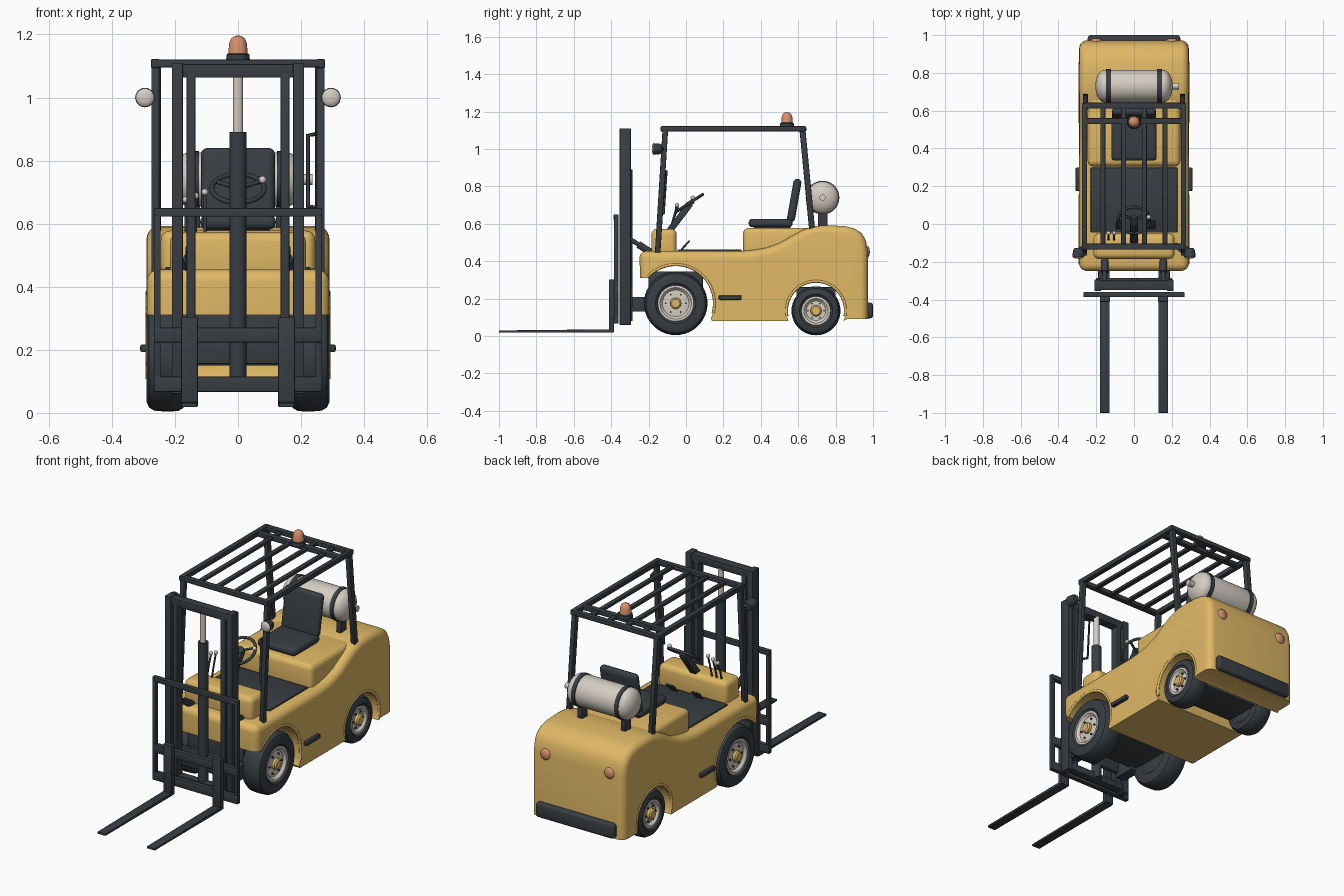
import bpy, bmesh, math
from mathutils import Vector, Matrix

if "Cube" in bpy.data.objects:
    bpy.data.objects.remove(bpy.data.objects["Cube"])

def material(name, rgb):
    m = bpy.data.materials.new(name)
    m.diffuse_color = (*rgb, 1)
    m.use_nodes = True
    m.node_tree.nodes["Principled BSDF"].inputs["Base Color"].default_value = m.diffuse_color
    return m

YELLOW = material("yellow_paint", (0.74, 0.48, 0.13))
DARK = material("dark_grey", (0.040, 0.048, 0.056))
CREAM = material("cream", (0.66, 0.61, 0.54))
ORANGE = material("orange_lens", (0.68, 0.28, 0.15))

def finish(name, bm, mat, smooth=35):
    bmesh.ops.recalc_face_normals(bm, faces=bm.faces)
    me = bpy.data.meshes.new(name)
    bm.to_mesh(me)
    bm.free()
    ob = bpy.data.objects.new(name, me)
    bpy.context.collection.objects.link(ob)
    me.materials.append(mat)
    shade(ob, smooth)
    return ob

def shade(ob, angle=35):
    bpy.ops.object.select_all(action='DESELECT')
    ob.select_set(True)
    bpy.context.view_layer.objects.active = ob
    bpy.ops.object.shade_smooth_by_angle(angle=math.radians(angle))

def box(name, mat, lo, hi, bevel=0.004, seg=2, rot=0):
    lo, hi = Vector(lo), Vector(hi)
    bm = bmesh.new()
    bmesh.ops.create_cube(bm, size=1)
    bmesh.ops.scale(bm, vec=hi - lo, verts=bm.verts)
    if bevel:
        bmesh.ops.bevel(bm, geom=bm.edges[:], offset=bevel, segments=seg, profile=0.5, affect='EDGES')
    bm.transform(Matrix.Translation((lo + hi) / 2) @ Matrix.Rotation(rot, 4, 'X'))
    return finish(name, bm, mat)

def beam(name, mat, a, b, w, d):
    a, b = Vector(a), Vector(b)
    ob = box(name, mat, (-w / 2, -d / 2, 0), (w / 2, d / 2, (b - a).length))
    ob.data.transform(Matrix.Translation(a) @ (b - a).to_track_quat('Z', 'Y').to_matrix().to_4x4())
    return ob

# Revolve (distance, radius) points about an axis starting at "origin"
def lathe(name, mat, prof, origin, axis, seg=32, smooth=35):
    bm = bmesh.new()
    rings = []
    for h, r in prof:
        n = 1 if r == 0 else seg
        rings.append([bm.verts.new((r * math.cos(i * math.tau / seg), r * math.sin(i * math.tau / seg), h)) for i in range(n)])
    for A, B in zip(rings, rings[1:]):
        for i in range(seg):
            q = [A[i % len(A)], A[(i + 1) % len(A)], B[(i + 1) % len(B)], B[i % len(B)]]
            bm.faces.new(list(dict.fromkeys(q)))
    bm.transform(Matrix.Translation(origin) @ Vector(axis).to_track_quat('Z', 'Y').to_matrix().to_4x4())
    return finish(name, bm, mat, smooth)

def rod(name, mat, a, b, r, seg=20):
    a, b = Vector(a), Vector(b)
    n = (b - a).length
    return lathe(name, mat, [(0, 0), (0, r), (n, r), (n, 0)], a, b - a, seg)

def ball(name, mat, c, r):
    return lathe(name, mat, [(-r * math.cos(i * math.pi / 8), r * math.sin(i * math.pi / 8) if 0 < i < 8 else 0) for i in range(9)], c, (0, 0, 1), 16, 60)

def tube(name, mat, pts, r, closed=False):
    cu = bpy.data.curves.new(name, 'CURVE')
    cu.dimensions, cu.bevel_depth, cu.bevel_resolution, cu.use_fill_caps = '3D', r, 2, True
    sp = cu.splines.new('POLY')
    sp.points.add(len(pts) - 1)
    for p, q in zip(sp.points, pts):
        p.co = (*q, 1)
    sp.use_cyclic_u = closed
    tmp = bpy.data.objects.new("tmp", cu)
    bpy.context.collection.objects.link(tmp)
    bpy.context.view_layer.update()
    me = bpy.data.meshes.new_from_object(tmp.evaluated_get(bpy.context.evaluated_depsgraph_get()))
    bpy.data.objects.remove(tmp)
    bm = bmesh.new()
    bm.from_mesh(me)
    return finish(name, bm, mat, 50)

FRONT, REAR = (-0.055, 0.175), (0.695, 0.135)   # wheel centres (y, z)

# Body: side profile, rounded upper edges, wheel arches cut through
prof = [(-0.245, 0.31), (-0.25, 0.455), (0.3, 0.455), (0.36, 0.46), (0.43, 0.472), (0.5, 0.497), (0.57, 0.537),
        (0.63, 0.57), (0.69, 0.588), (0.75, 0.592), (0.85, 0.588), (0.90, 0.575), (0.94, 0.55), (0.962, 0.51), (0.972, 0.45),
        (0.972, 0.09), (0.86, 0.09), (0.84, 0.08), (0.14, 0.08), (0.0, 0.31)]
bm = bmesh.new()
L = [bm.verts.new((-0.29, y, z)) for y, z in prof]
R = [bm.verts.new((0.29, y, z)) for y, z in prof]
bm.faces.new(L)
bm.faces.new(R)
for i in range(len(prof)):
    j = (i + 1) % len(prof)
    bm.faces.new((L[i], L[j], R[j], R[i]))
bmesh.ops.recalc_face_normals(bm, faces=bm.faces)
soft = [e for e in bm.edges if e.calc_face_angle() > 0.6 and
        (max(v.co.z for v in e.verts) > 0.4)]
bmesh.ops.bevel(bm, geom=soft, offset=0.04, segments=5, profile=0.5, affect='EDGES', clamp_overlap=True)
body = finish("body", bm, YELLOW)
cutters = []
for (y, z), r in ((FRONT, 0.205), (REAR, 0.157)):
    c = rod("arch_cutter", YELLOW, (-0.5, y, z), (0.5, y, z), r, 56)
    c.hide_render = True
    m = body.modifiers.new("arch", 'BOOLEAN')
    m.operation, m.object, m.solver = 'DIFFERENCE', c, 'EXACT'
    cutters.append(c)
bpy.context.view_layer.update()
new = bpy.data.meshes.new_from_object(body.evaluated_get(bpy.context.evaluated_depsgraph_get()))
body.modifiers.clear()
body.data = new
for c in cutters:
    bpy.data.objects.remove(c)
shade(body)

# Hood, cowl, floor and chassis
box("hood", YELLOW, (-0.245, 0.305, 0.40), (0.245, 0.70, 0.578), 0.03, 4)
box("cowl", YELLOW, (-0.215, -0.185, 0.42), (0.215, -0.05, 0.573), 0.03, 4)
box("floor_mat", DARK, (-0.23, -0.045, 0.445), (0.23, 0.298, 0.463), 0.004)
box("front_axle", DARK, (-0.175, -0.2, 0.15), (0.175, 0.09, 0.345))
box("rear_axle", DARK, (-0.17, 0.59, 0.10), (0.17, 0.80, 0.262))
box("rear_bumper", DARK, (-0.245, 0.95, 0.095), (0.245, 1.0, 0.178), 0.015, 3)

# Wheels: tyre, dished rim, hub and bolts; arch lips, steps, rear lights
for s, side in ((-1, "left"), (1, "right")):
    for (y, z), R_, rim, x0, x1, end in ((FRONT, 0.17, 0.096, 0.165, 0.29, "front"), (REAR, 0.131, 0.077, 0.165, 0.28, "rear")):
        w = x1 - x0
        lathe(f"{end}_tyre_{side}", DARK, [(0.01, 0), (0.01, rim), (0, rim + 0.012), (0, R_ - 0.03), (0.008, R_ - 0.012),
              (0.025, R_ - 0.002), (w / 2, R_), (w - 0.025, R_ - 0.002), (w - 0.008, R_ - 0.012), (w, R_ - 0.03),
              (w, rim + 0.012), (w - 0.01, rim), (w - 0.03, rim), (w - 0.03, 0)], (s * x0, y, z), (s, 0, 0), 44)
        lathe(f"{end}_rim_{side}", CREAM, [(w - 0.04, 0), (w - 0.04, rim), (w - 0.006, rim), (w - 0.006, rim - 0.012),
              (w - 0.02, rim - 0.025), (w - 0.016, 0)], (s * x0, y, z), (s, 0, 0), 40)
        lathe(f"{end}_hub_{side}", YELLOW, [(w - 0.03, 0), (w - 0.03, 0.03), (w - 0.003, 0.03), (w + 0.004, 0.022), (w + 0.004, 0)],
              (s * x0, y, z), (s, 0, 0), 20)
        for k in range(6):
            a = k * math.tau / 6
            p = Vector((s * (x1 - 0.024), y + 0.56 * rim * math.cos(a), z + 0.56 * rim * math.sin(a)))
            rod(f"{end}_bolt_{side}_{k}", DARK, p, p + Vector((s * 0.013, 0, 0)), 0.005, 6)
    for (y, z), r, a0, a1, end in ((FRONT, 0.207, -15, 138, "front"), (REAR, 0.158, -10, 190, "rear")):
        arc = [math.radians(a0 + (a1 - a0) * i / 28) for i in range(29)]
        tube(f"{end}_arch_lip_{side}", YELLOW, [(s * 0.286, y + r * math.cos(a), z + r * math.sin(a)) for a in arc], 0.008)
    box(f"side_step_{side}", DARK, (min(s * 0.28, s * 0.31), 0.175, 0.193), (max(s * 0.28, s * 0.31), 0.298, 0.217), 0.006)
    lathe(f"rear_light_{side}", ORANGE, [(0, 0), (0, 0.031), (0.008, 0.029), (0.014, 0.018), (0.016, 0)], (s * 0.2, 0.967, 0.45), (0, 1, 0), 24, 60)

# Mast: outer rails, inner rails, cross members, lift cylinder
for s, side in ((-1, "left"), (1, "right")):
    def sbox(name, xa, xb, ylo, yhi, zlo, zhi):
        return box(f"{name}_{side}", DARK, (min(s * xa, s * xb), ylo, zlo), (max(s * xa, s * xb), yhi, zhi), 0.003)
    sbox("mast_outer_rail", 0.175, 0.21, -0.355, -0.295, 0.06, 1.11)
    sbox("mast_inner_rail", 0.135, 0.163, -0.35, -0.30, 0.08, 1.08)
    sbox("mast_mount", 0.13, 0.19, -0.31, -0.18, 0.13, 0.21)
    sbox("backrest_post", 0.245, 0.267, -0.385, -0.362, 0.07, 0.65)
    sbox("fork_shank", 0.127, 0.18, -0.412, -0.385, 0.02, 0.303)
    # Tapered fork blade
    f = sbox("fork_blade", 0.129, 0.18, -1.0, -0.395, 0.018, 0.036)
    for v in f.data.vertices:
        if v.co.y < -0.9 and v.co.z > 0.026:
            v.co.z -= 0.006
    # Tilt cylinder
    rod(f"tilt_cylinder_{side}", DARK, (s * 0.155, -0.255, 0.49), (s * 0.155, -0.17, 0.435), 0.019)
    rod(f"tilt_rod_{side}", DARK, (s * 0.155, -0.305, 0.522), (s * 0.155, -0.25, 0.487), 0.012)
box("mast_top_bar", DARK, (-0.21, -0.35, 1.063), (0.21, -0.30, 1.106))
box("mast_middle_bar", DARK, (-0.20, -0.31, 0.155), (0.20, -0.285, 0.26))
box("mast_bottom_bar", DARK, (-0.20, -0.345, 0.07), (0.20, -0.30, 0.11))
rod("lift_cylinder", DARK, (0, -0.312, 0.08), (0, -0.312, 0.89), 0.027, 24)
rod("lift_piston", CREAM, (0, -0.312, 0.88), (0, -0.312, 1.07), 0.016)
for name, z0, z1 in (("carriage_lower_bar", 0.067, 0.115), ("carriage_upper_bar", 0.223, 0.27), ("backrest_top_bar", 0.622, 0.65)):
    box(name, DARK, (-0.267, -0.387, z0), (0.267, -0.36, z1))

# Overhead guard: posts, roof frame, slats, headlights
for s, side in ((-1, "left"), (1, "right")):
    beam(f"guard_front_post_{side}", DARK, (s * 0.262, -0.152, 0.44), (s * 0.262, -0.11, 1.11), 0.026, 0.03)
    beam(f"guard_rear_post_{side}", DARK, (s * 0.257, 0.675, 0.56), (s * 0.257, 0.622, 1.11), 0.026, 0.032)
    beam(f"guard_side_rail_{side}", DARK, (s * 0.262, -0.135, 1.108), (s * 0.262, 0.64, 1.108), 0.028, 0.028)
    for x in (0.055, 0.165):
        beam(f"guard_slat_{side}_{x}", DARK, (s * x, -0.11, 1.107), (s * x, 0.63, 1.107), 0.026, 0.018)
    c = (s * 0.295, -0.128, 1.0)
    lathe(f"headlight_housing_{side}", DARK, [(0, 0), (0, 0.02), (0.012, 0.028), (0.046, 0.031), (0.046, 0)], c, (0, -1, 0), 24)
    lathe(f"headlight_lens_{side}", CREAM, [(0.04, 0), (0.044, 0.03), (0.05, 0.027), (0.054, 0.014), (0.055, 0)], c, (0, -1, 0), 24, 60)
    rod(f"headlight_bracket_{side}", DARK, (s * 0.26, -0.12, 1.0), (s * 0.29, -0.135, 1.0), 0.01, 12)
for name, y in (("guard_front_bar", -0.12), ("guard_rear_bar", 0.627), ("guard_cross_bar", 0.545)):
    box(name, DARK, (-0.262, y - 0.016, 1.095), (0.262, y + 0.016, 1.12))
lathe("beacon_base", DARK, [(0, 0), (0, 0.038), (0.02, 0.036), (0.024, 0.03), (0.024, 0)], (0, 0.54, 1.117), (0, 0, 1), 28)
lathe("beacon_lens", ORANGE, [(0, 0), (0, 0.031), (0.035, 0.028), (0.05, 0.021), (0.057, 0.011), (0.059, 0)], (0, 0.54, 1.138), (0, 0, 1), 28, 50)
tube("grab_handle", DARK, [(0.25, -0.145, 0.65), (0.222, -0.12, 0.655), (0.222, -0.105, 0.88), (0.25, -0.125, 0.885)], 0.007)

# Seat
box("seat_base", DARK, (-0.10, 0.36, 0.57), (0.10, 0.56, 0.592))
box("seat_cushion", DARK, (-0.12, 0.335, 0.582), (0.12, 0.57, 0.627), 0.02, 4)
box("seat_back", DARK, (-0.117, 0.557, 0.608), (0.117, 0.60, 0.842), 0.021, 4, math.radians(-10))

# Gas tank with straps, valve and cradle
h, r = 0.205, 0.086
tank = [(-h, 0)] + [(-h + 0.05 * (1 - math.cos(a)), r * math.sin(a)) for a in (0.35, 0.7, 1.05, 1.3, 1.57)]
tank += [(-x, q) for x, q in reversed(tank)]
lathe("gas_tank", CREAM, tank, (0, 0.73, 0.74), (1, 0, 0), 36, 50)
rod("tank_valve", CREAM, (0.19, 0.73, 0.74), (0.237, 0.73, 0.74), 0.017)
for s, side in ((-1, "left"), (1, "right")):
    rod(f"tank_strap_{side}", DARK, (s * 0.135 - 0.012, 0.73, 0.74), (s * 0.135 + 0.012, 0.73, 0.74), 0.09, 36)
    box(f"tank_cradle_{side}", DARK, (s * 0.135 - 0.015, 0.705, 0.575), (s * 0.135 + 0.015, 0.757, 0.67))

# Steering wheel, column, levers and pedals
C, t = Vector((0, 0.02, 0.712)), math.radians(33)
u, n = Vector((0, math.cos(t), math.sin(t))), Vector((0, -math.sin(t), math.cos(t)))
ring = [C + 0.083 * (Vector((math.cos(a), 0, 0)) + u * math.sin(a)) for a in (i * math.tau / 36 for i in range(36))]
tube("steering_wheel", DARK, ring, 0.008, True)
for k, i in enumerate((3, 15, 27)):
    tube(f"steering_spoke_{k}", DARK, [C, ring[i]], 0.007)
rod("steering_hub", DARK, C - n * 0.015, C + n * 0.01, 0.022)
beam("steering_column", DARK, (0, -0.09, 0.56), C - n * 0.005, 0.04, 0.035)
ball("steering_knob", CREAM, ring[2] + n * 0.014, 0.012)
for k, x in enumerate((-0.105, -0.135, -0.165)):
    tube(f"lever_{k}", DARK, [(x, -0.085, 0.565), (x, -0.07, 0.62), (x, -0.05, 0.69 - 0.012 * k)], 0.005)
    ball(f"lever_knob_{k}", CREAM, (x, -0.048, 0.7 - 0.012 * k), 0.011)
for k, x in enumerate((-0.07, 0.09)):
    beam(f"pedal_{k}", DARK, (x, -0.025, 0.462), (x, 0.02, 0.51), 0.05, 0.01)
